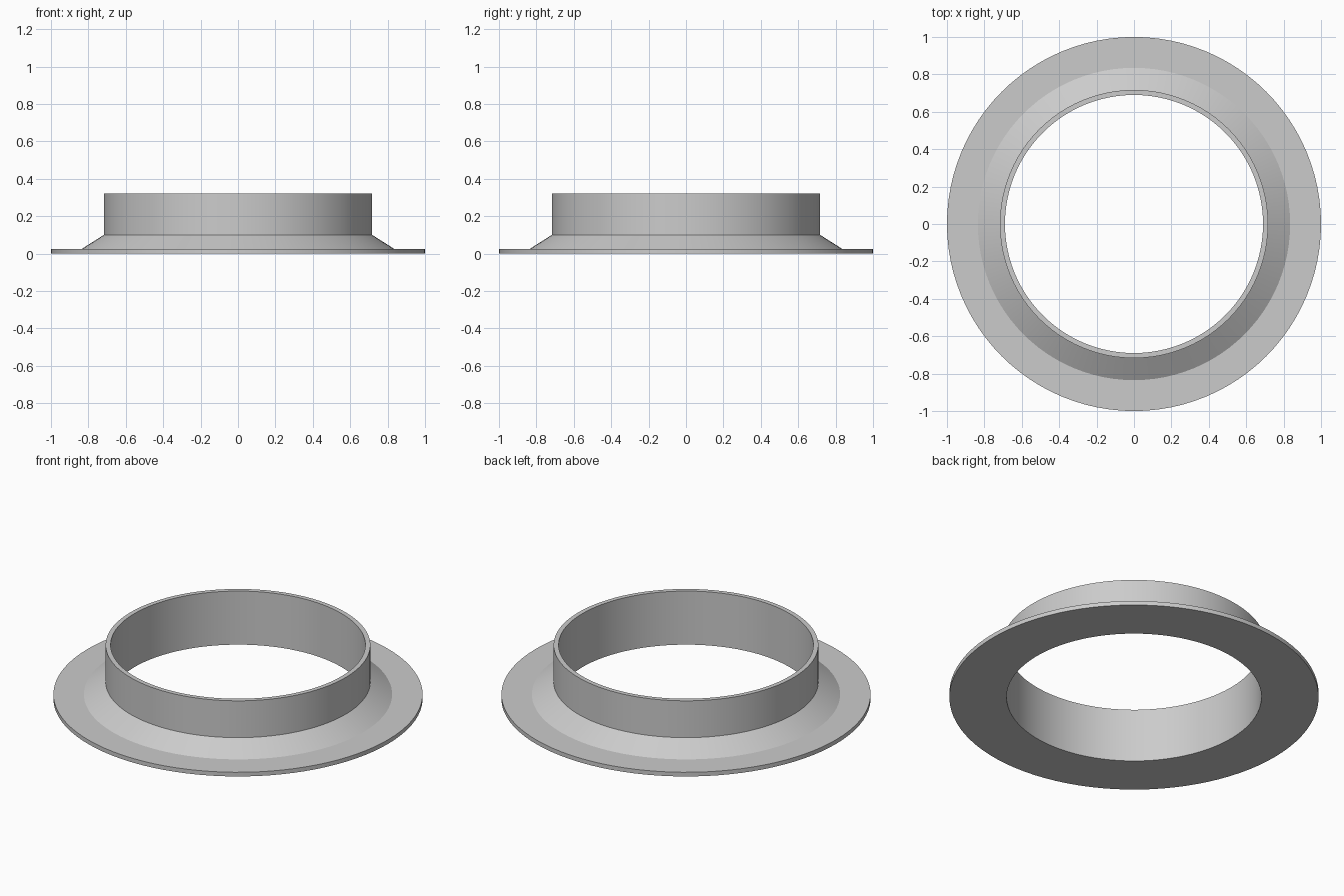
import bpy
import bmesh
from math import cos, sin, tau, radians

cube = bpy.data.objects.get("Cube")
if cube:
    bpy.data.objects.remove(cube, do_unlink=True)

SEGMENTS = 96

# Closed cross-section (radius, height): bore, flange, tapered shoulder, collar
PROFILE = [
    (0.69, 0.0), (1.0, 0.0), (1.0, 0.025), (0.835, 0.025),
    (0.717, 0.10), (0.717, 0.32), (0.69, 0.32),
]


def flat_material(name, colour):
    mat = bpy.data.materials.new(name)
    mat.use_nodes = True
    mat.diffuse_color = colour
    mat.node_tree.nodes["Principled BSDF"].inputs["Base Color"].default_value = colour
    return mat


def lathe(name, profile, mat):
    """Revolve a closed profile about the z axis."""
    bm = bmesh.new()
    rings = []
    for i in range(SEGMENTS):
        a = tau * i / SEGMENTS
        rings.append([bm.verts.new((r * cos(a), r * sin(a), z)) for r, z in profile])
    count = len(profile)
    for i, ring in enumerate(rings):
        following = rings[(i + 1) % SEGMENTS]
        for j in range(count):
            k = (j + 1) % count
            bm.faces.new((ring[j], following[j], following[k], ring[k]))
    bmesh.ops.recalc_face_normals(bm, faces=bm.faces)
    mesh = bpy.data.meshes.new(name)
    bm.to_mesh(mesh)
    bm.free()
    mesh.materials.append(mat)
    obj = bpy.data.objects.new(name, mesh)
    bpy.context.collection.objects.link(obj)
    return obj


# Flanged collar ring
ring = lathe("flanged_collar", PROFILE, flat_material("light_grey", (0.6, 0.6, 0.6, 1.0)))

# Smooth round walls with crisp rims
bpy.ops.object.select_all(action="DESELECT")
ring.select_set(True)
bpy.context.view_layer.objects.active = ring
bpy.ops.object.shade_smooth_by_angle(angle=radians(25))
